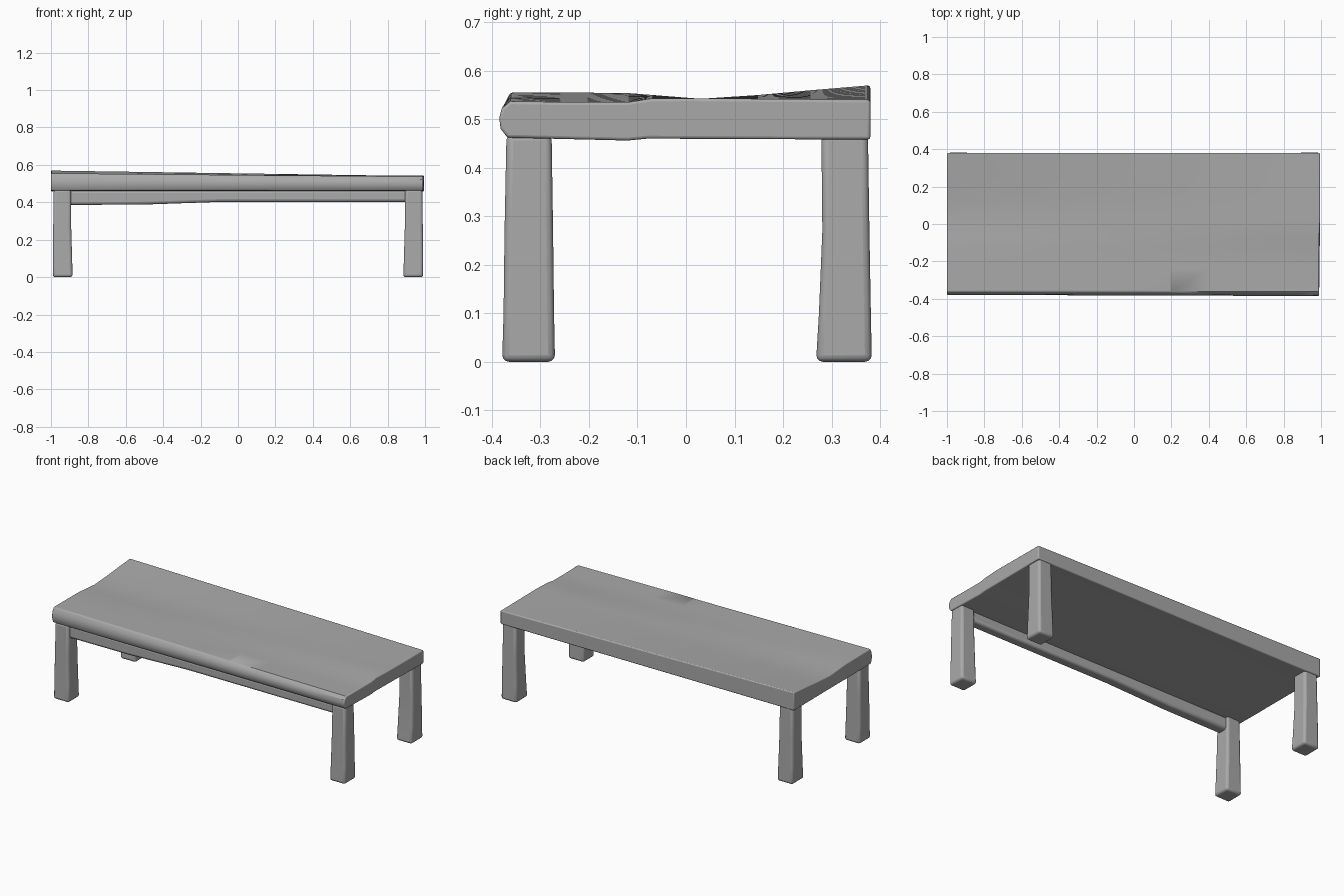
import bpy, bmesh, math

cube = bpy.data.objects.get("Cube")
if cube:
    bpy.data.objects.remove(cube, do_unlink=True)

grey = bpy.data.materials.new("soft_grey")
GREY = (0.4, 0.4, 0.4, 1)
grey.use_nodes = True
grey.diffuse_color = GREY
grey.node_tree.nodes["Principled BSDF"].inputs["Base Color"].default_value = GREY


def loft(name, rings, bevel, angle=40):
    """Skin matching rings of points, cap the ends and soften the edges."""
    bm = bmesh.new()
    loops = [[bm.verts.new(p) for p in ring] for ring in rings]
    n = len(loops[0])
    for a, b in zip(loops, loops[1:]):
        for i in range(n):
            j = (i + 1) % n
            bm.faces.new((a[i], a[j], b[j], b[i]))
    bm.faces.new(loops[0])
    bm.faces.new(loops[-1])
    bmesh.ops.recalc_face_normals(bm, faces=bm.faces)
    mesh = bpy.data.meshes.new(name)
    bm.to_mesh(mesh)
    bm.free()
    mesh.materials.append(grey)
    obj = bpy.data.objects.new(name, mesh)
    bpy.context.collection.objects.link(obj)
    mod = obj.modifiers.new("soft_edges", "BEVEL")
    mod.width = bevel
    mod.segments = 3
    mod.limit_method = "ANGLE"
    mod.angle_limit = math.radians(50)
    bpy.ops.object.select_all(action="DESELECT")
    obj.select_set(True)
    bpy.context.view_layer.objects.active = obj
    bpy.ops.object.shade_smooth_by_angle(angle=math.radians(angle))
    return obj


# Seat: y, then height at the right-hand (-x) end and at the +x end
top = [(-0.362, 0.555, 0.537), (-0.24, 0.555, 0.535), (-0.12, 0.554, 0.535),
       (-0.07, 0.55, 0.543), (0.03, 0.542, 0.543), (0.15, 0.55, 0.542),
       (0.26, 0.56, 0.541), (0.38, 0.57, 0.54)]
under = [(0.38, 0.458, 0.458), (-0.08, 0.46, 0.46),
         (-0.12, 0.459, 0.456), (-0.368, 0.462, 0.462)]
nose = [(-0.376, 0.482, 0.48), (-0.379, 0.505, 0.502), (-0.374, 0.532, 0.522)]
STEPS = 10


def seat_ring(k):
    t = k / STEPS
    x = -1 + 1.99 * t
    bulge = 0.006 * t
    return [(x + (0.005 if y > 0 else 0) * t,
             y - (bulge if (y, a, b) in nose else 0),
             a + (b - a) * t) for y, a, b in top + under + nose]


loft("seat", [seat_ring(k) for k in range(STEPS + 1)], 0.006, 35)


# Legs: sections widen gently towards the floor
def leg(name, side, sections):
    rings = []
    for z, inner, outer, y0, y1 in sections:
        rings.append([(side * inner, y0, z), (side * outer, y0, z),
                      (side * outer, y1, z), (side * inner, y1, z)])
    loft(name, rings, 0.014)


front = [(0, 0.884, 0.99, -0.379, -0.27), (0.1, 0.887, 0.99, -0.376, -0.272),
         (0.27, 0.892, 0.988, -0.374, -0.274), (0.47, 0.894, 0.985, -0.37, -0.277)]
back = [(0, 0.884, 0.99, 0.268, 0.383), (0.1, 0.887, 0.99, 0.274, 0.381),
        (0.27, 0.892, 0.988, 0.281, 0.378), (0.47, 0.894, 0.985, 0.279, 0.375)]
for label, side in (("left", 1), ("right", -1)):
    leg("front_leg_" + label, side, front)
    leg("back_leg_" + label, side, back)

# Rail under the front edge, a little deeper at the -x end
rail = []
for x, z in ((-0.92, 0.386), (-0.5, 0.388), (-0.3, 0.395), (-0.1, 0.402), (0.92, 0.402)):
    rail.append([(x, -0.355, z), (x, -0.29, z), (x, -0.29, 0.465), (x, -0.355, 0.465)])
loft("front_rail", rail, 0.015)
